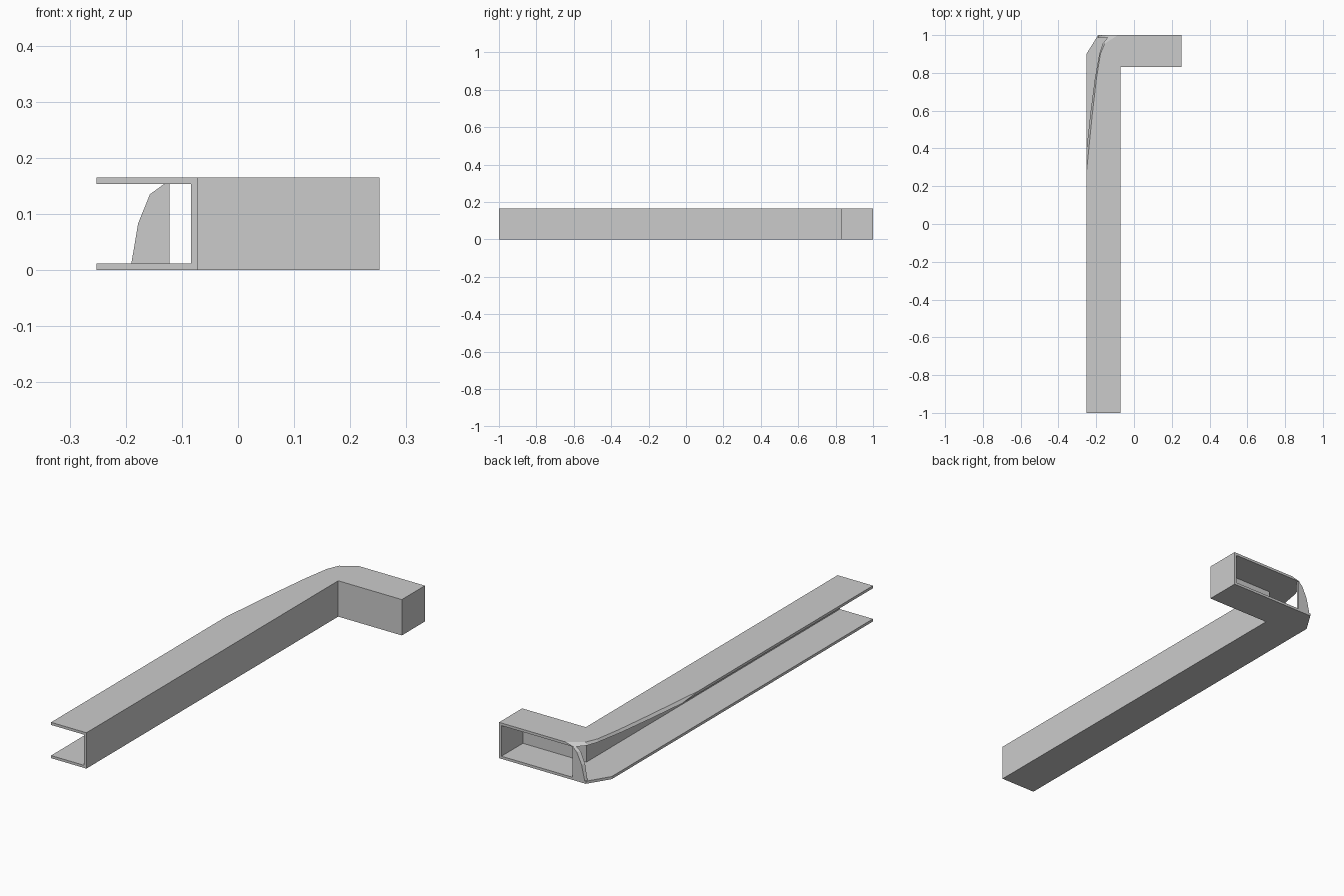
import bpy, bmesh
from mathutils import Vector

cube = bpy.data.objects.get("Cube")
if cube:
    bpy.data.objects.remove(cube, do_unlink=True)

grey = bpy.data.materials.new("plain grey")
grey.use_nodes = True
COLOUR = (0.6, 0.6, 0.6, 1)
grey.diffuse_color = COLOUR
grey.node_tree.nodes["Principled BSDF"].inputs["Base Color"].default_value = COLOUR

H, T = 0.165, 0.012          # channel height, sheet thickness
L, R = -0.252, 0.252         # outer side, tip of short arm
WEB, ARM = -0.072, 0.832     # inner corner


def loft(name, first, second):
    """Solid between two outlines with matching points."""
    bm = bmesh.new()
    a = [bm.verts.new(p) for p in first]
    b = [bm.verts.new(p) for p in second]
    bm.faces.new(a)
    bm.faces.new(b)
    for i in range(len(a)):
        j = (i + 1) % len(a)
        bm.faces.new((a[i], a[j], b[j], b[i]))
    bmesh.ops.recalc_face_normals(bm, faces=bm.faces)
    mesh = bpy.data.meshes.new(name)
    bm.to_mesh(mesh)
    bm.free()
    mesh.materials.append(grey)
    ob = bpy.data.objects.new(name, mesh)
    bpy.context.collection.objects.link(ob)
    return ob


def flat(points, z):
    return [Vector((x, y, z)) for x, y in points]


def wall(name, x0, x1, y0, y1):
    corners = [(x0, y0), (x1, y0), (x1, y1), (x0, y1)]
    return loft(name, flat(corners, T), flat(corners, H - T))


# Flanges: an L outline whose outer corner is trimmed
inner = [(L, -1), (WEB, -1), (WEB, ARM), (R, ARM), (R, 1)]
chamfer = [(-0.19, 1), (L, 0.9)]
loft("bottom_flange", flat(inner + chamfer, 0), flat(inner + chamfer, T))

# The upper flange is trimmed by a sweeping, sloped curve
under_curve = [(-0.128, 1), (-0.166, 0.955), (-0.184, 0.9), (-0.207, 0.77),
               (-0.229, 0.6), (L, 0.39)]
upper_curve = [(-0.085, 1), (-0.155, 0.955), (-0.178, 0.9), (-0.199, 0.77),
               (-0.222, 0.57), (L, 0.27)]
loft("top_flange", flat(inner + under_curve, H - T), flat(inner + upper_curve, H))

# Upright walls
wall("long_web", WEB - T, WEB, -1, ARM + T)
wall("short_arm_web", WEB, R, ARM, ARM + T)
wall("end_cap", R - T, R, ARM + T, 1)

# Curved post closing the back of the corner
post = [(-0.122, T), (-0.19, T), (-0.178, 0.083), (-0.157, 0.135),
        (-0.132, H - T), (-0.122, H - T)]
shift = [0, 0.006, 0.01, 0.014, 0.008, 0]
loft("corner_post", [Vector((x, 1 - T, z)) for x, z in post],
     [Vector((x + s, 1, z)) for (x, z), s in zip(post, shift)])
